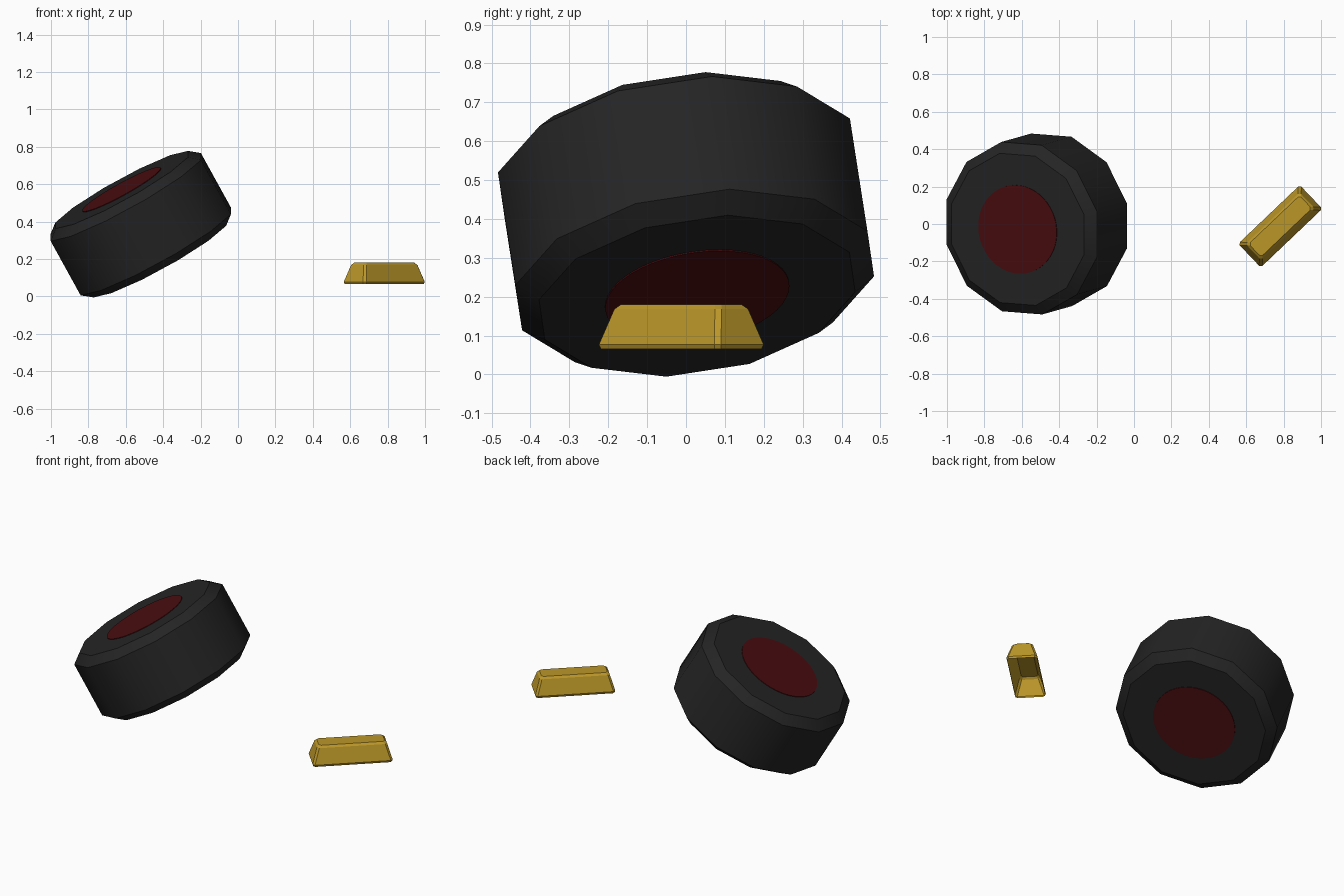
import bpy, bmesh, math
from mathutils import Vector, Matrix

if "Cube" in bpy.data.objects:
    bpy.data.objects.remove(bpy.data.objects["Cube"])


def material(name, rgb):
    m = bpy.data.materials.new(name)
    m.diffuse_color = (*rgb, 1)
    m.use_nodes = True
    m.node_tree.nodes["Principled BSDF"].inputs["Base Color"].default_value = m.diffuse_color
    return m


BLACK = material("black_rubber", (0.018, 0.018, 0.018))
RED = material("dark_red", (0.07, 0.004, 0.005))
GOLD = material("gold", (0.50, 0.31, 0.022))


def loft(name, rings, mat, matrix, caps=(True, True), smooth=None):
    """Skin a stack of equal-length point rings, bottom to top."""
    bm = bmesh.new()
    loops = [[bm.verts.new(matrix @ Vector(p)) for p in r] for r in rings]
    n = len(loops[0])
    for a, b in zip(loops, loops[1:]):
        for i in range(n):
            j = (i + 1) % n
            bm.faces.new((a[i], a[j], b[j], b[i]))
    if caps[0]:
        bm.faces.new(loops[0][::-1])
    if caps[1]:
        bm.faces.new(loops[-1])
    me = bpy.data.meshes.new(name)
    bm.to_mesh(me)
    bm.free()
    me.materials.append(mat)
    ob = bpy.data.objects.new(name, me)
    bpy.context.collection.objects.link(ob)
    if smooth:
        bpy.ops.object.select_all(action='DESELECT')
        bpy.context.view_layer.objects.active = ob
        ob.select_set(True)
        bpy.ops.object.shade_smooth_by_angle(angle=math.radians(smooth))
    return ob


def circle(r, z, n, start=0.0):
    return [(r * math.cos(start + 2 * math.pi * i / n),
             r * math.sin(start + 2 * math.pi * i / n), z) for i in range(n)]


def chamfered_rect(length, width, c, z):
    x, y = length / 2, width / 2
    return [(x, -y + c, z), (x, y - c, z), (x - c, y, z), (-x + c, y, z),
            (-x, y - c, z), (-x, -y + c, z), (-x + c, -y, z), (x - c, -y, z)]


# Tilted frame of the puck
axis = Vector((-0.479, -0.135, 0.868)).normalized()
e2 = (Vector((0, 1, 0)) - axis.y * axis).normalized()
e1 = e2.cross(axis)
tilt = Matrix((e1, e2, axis)).transposed().to_4x4()
puck = Matrix.Translation((-0.52, 0, 0.386)) @ tilt

# Twelve-sided puck with chamfered rims
profile = [(0.418, -0.212), (0.474, -0.167), (0.474, 0.167), (0.418, 0.212)]
loft("puck_body", [circle(r, h, 12, math.radians(11)) for r, h in profile],
     BLACK, puck, smooth=35)

# Thin red discs on both faces
for side, h in (("top", 0.2135), ("bottom", -0.2135)):
    loft("red_disc_" + side, [circle(0.239, h - 0.002, 48), circle(0.239, h + 0.002, 48)],
         RED, puck)

# Tapered gold bar, hollow and open underneath
L, W = 0.455, 0.175
bar = Matrix.Translation((0.782, -0.012, 0)) @ Matrix.Rotation(math.radians(43.6), 4, 'Z')
levels = [(0.004, 0.065), (0.0, 0.077), (0.028, 0.168), (0.040, 0.18)]
loft("gold_bar", [chamfered_rect(L - 2 * d, W - 2 * d, 0.012, z) for d, z in levels],
     GOLD, bar, caps=(False, True))
